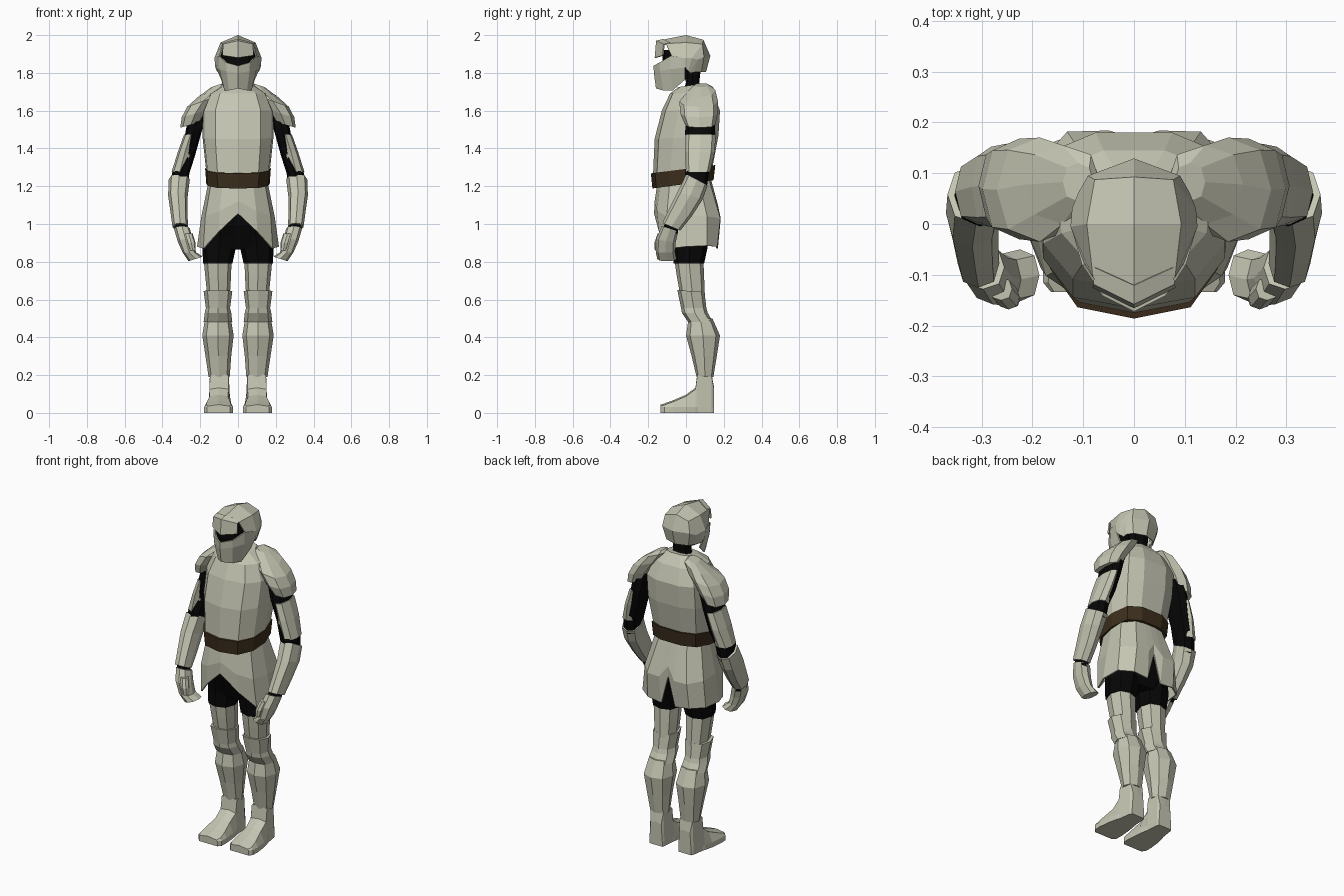
import bpy, bmesh

def material(name, rgb):
    m = bpy.data.materials.new(name)
    m.diffuse_color = (*rgb, 1)
    return m

STEEL = material("pale_steel", (0.56, 0.56, 0.45))
BLACK = material("black_cloth", (0.002, 0.002, 0.002))
LEATHER = material("brown_leather", (0.045, 0.028, 0.012))

# Unit cross-sections, starting at the front (-y)
OCT = [(0, -1), (.74, -.76), (1, 0), (.74, .76), (0, 1), (-.74, .76), (-1, 0), (-.74, -.76)]
HALF = [(0, -1), (.64, -.87), (.95, -.42), (1, .2), (.83, .78), (.4, 1)]
BODY = HALF + [(0, 1)] + [(-x, y) for x, y in HALF[:0:-1]]

def finish(name, bm, mat, mirror):
    bmesh.ops.recalc_face_normals(bm, faces=bm.faces)
    me = bpy.data.meshes.new(name)
    bm.to_mesh(me)
    bm.free()
    me.materials.append(mat)
    ob = bpy.data.objects.new(name, me)
    bpy.context.collection.objects.link(ob)
    if mirror:
        ob.modifiers.new("mirror", 'MIRROR')
    return ob

def skin(name, mat, rings, mirror):
    bm = bmesh.new()
    loops = [[bm.verts.new(p) for p in r] for r in rings]
    n = len(loops[0])
    for a, b in zip(loops, loops[1:]):
        for i in range(n):
            j = (i + 1) % n
            bm.faces.new((a[i], a[j], b[j], b[i]))
    bm.faces.new(loops[0])
    bm.faces.new(loops[-1])
    return finish(name, bm, mat, mirror)

def loft(name, mat, rings, shape=OCT, mirror=True):
    """ring = (z, x centre, half width, front y, back y, rise to back, rise outward)"""
    out = []
    for r in rings:
        z, xc, hw, yf, yb, ty, tx = (tuple(r) + (0, 0))[:7]
        out.append([(xc + hw * sx, (yf + yb) / 2 + (yb - yf) / 2 * sy, z + ty * sy + tx * sx)
                    for sx, sy in shape])
    return skin(name, mat, out, mirror)

def plate(name, mat, columns, thick=.008):
    """open sheet from the centre line outward, mirrored and thickened"""
    bm = bmesh.new()
    cols = [[bm.verts.new(p) for p in c] for c in columns]
    for a, b in zip(cols, cols[1:]):
        for i in range(len(a) - 1):
            bm.faces.new((a[i], b[i], b[i + 1], a[i + 1]))
    ob = finish(name, bm, mat, True)
    s = ob.modifiers.new("thickness", 'SOLIDIFY')
    s.thickness, s.offset = thick, 0

# Torso and belt
loft("breastplate", STEEL, [
    (1.21, 0, .165, -.168, .13, .02), (1.29, 0, .17, -.174, .142, .02),
    (1.46, 0, .188, -.166, .172, .01), (1.60, 0, .188, -.128, .18),
    (1.69, 0, .15, -.085, .145), (1.735, 0, .08, -.04, .10, .01)], BODY, False)
loft("belt", LEATHER, [
    (1.21, 0, .168, -.178, .146, .022), (1.29, 0, .174, -.186, .155, .022)], BODY, False)

# Skirt armour, open in a V at front and back
plate("skirt_armour", STEEL, [
    [(0, -.15, 1.2), (0, -.162, 1.12), (0, -.165, 1.055)],
    [(.08, -.135, 1.2), (.095, -.15, 1.07), (.1, -.14, .96)],
    [(.14, -.085, 1.21), (.17, -.1, 1.04), (.18, -.085, .87)],
    [(.155, 0, 1.21), (.19, 0, 1.04), (.213, 0, .88)],
    [(.148, .07, 1.22), (.19, .11, 1.04), (.205, .11, .885)],
    [(.09, .12, 1.23), (.13, .178, 1.03), (.135, .162, .88)],
    [(.035, .13, 1.23), (.05, .18, 1.03), (.045, .165, .87)],
    [(0, .13, 1.23), (0, .165, 1.10), (0, .165, 1.04)]])

# Cloth shorts
loft("shorts_hips", BLACK, [
    (.865, 0, .13, -.06, .10), (.93, 0, .165, -.085, .12), (1.0, 0, .165, -.115, .14),
    (1.2, 0, .14, -.125, .12)], BODY, False)
loft("shorts_legs", BLACK, [
    (.79, .107, .077, -.065, .096), (.88, .1, .09, -.068, .115), (.98, .09, .085, -.09, .12)])

# Legs
loft("thigh_guard", STEEL, [
    (.815, .108, .074, -.062, .092), (.72, .105, .068, -.048, .096), (.62, .103, .06, -.03, .10)])
loft("knee_guard", STEEL, [
    (.645, .106, .076, -.046, .098, -.005), (.555, .106, .064, -.026, .108),
    (.53, .106, .07, -.022, .115), (.48, .106, .076, .012, .143)])
loft("shin_guard", STEEL, [
    (.50, .106, .068, .014, .14), (.41, .106, .083, 0, .18), (.30, .104, .068, .03, .163),
    (.19, .1, .056, .056, .145)])

# Boots: sections from heel to toe (y, x centre, bottom half width, top half width, top z)
boot = [(.148, .095, .042, .035, .13), (.135, .096, .048, .042, .2), (.06, .099, .056, .05, .2),
        (.05, .1, .06, .05, .125), (0, .102, .07, .048, .088), (-.07, .103, .077, .062, .058),
        (-.115, .103, .076, .066, .042), (-.134, .103, .06, .054, .036)]
skin("boot", STEEL, [[(xc - b, y, 0), (xc + b, y, 0), (xc + b, y, .03), (xc + t, y, h),
                      (xc, y, h + .008), (xc - t, y, h), (xc - b, y, .03)]
                     for y, xc, b, t, h in boot], True)

# Shoulders and arms
loft("shoulder_guard", STEEL, [
    (1.525, .25, .056, -.005, .155, 0, -.015), (1.585, .226, .072, -.03, .168, 0, -.02),
    (1.65, .185, .085, -.035, .17, 0, -.03), (1.70, .14, .075, .0, .155, .01, -.03),
    (1.735, .11, .03, .045, .12, 0, -.01)])
loft("sleeve", BLACK, [
    (1.62, .205, .05, .01, .15), (1.48, .237, .042, -.006, .155), (1.36, .265, .037, .01, .14),
    (1.27, .303, .046, -.005, .122), (1.205, .311, .046, -.0, .108, -.02)])
loft("upper_arm_guard", STEEL, [
    (1.475, .251, .034, -.004, .158), (1.38, .281, .038, -.006, .152), (1.275, .308, .044, .0, .128)])
loft("forearm_guard", STEEL, [
    (1.235, .311, .056, .002, .115, -.03), (1.15, .318, .052, -.045, .088, -.02),
    (1.06, .312, .045, -.09, .03, -.02), (.985, .306, .041, -.125, -.03, -.02)])

# Gauntlets
loft("wrist", BLACK, [(1.0, .305, .034, -.11, -.04, -.015), (.96, .298, .034, -.12, -.045, -.015)])
loft("hand", STEEL, [
    (.975, .297, .042, -.128, -.042, -.015), (.91, .278, .042, -.158, -.055, -.01),
    (.85, .258, .036, -.16, -.058), (.815, .224, .038, -.152, -.05, 0, -.012)])
loft("thumb", STEEL, [
    (.95, .262, .022, -.15, -.105), (.90, .247, .022, -.168, -.12), (.86, .24, .016, -.165, -.13)])

# Neck and head
loft("neck", BLACK, [(1.68, 0, .07, -.02, .085), (1.75, 0, .055, 0, .07), (1.83, 0, .06, -.02, .08)],
     OCT, False)
loft("face_lining", BLACK, [
    (1.77, 0, .06, -.10, .02), (1.84, 0, .09, -.125, .02), (1.92, 0, .09, -.122, .02)], BODY, False)

# Helmet: dome (each column runs front to back), visor and face guard
plate("helmet_dome", STEEL, [
    [(0, -.142, 1.968), (0, 0, 1.996), (0, .09, 1.972), (0, .125, 1.89), (0, .102, 1.805)],
    [(.078, -.105, 1.952), (.09, 0, 1.958), (.075, .085, 1.95), (.088, .092, 1.885), (.07, .078, 1.805)],
    [(.095, -.075, 1.888), (.121, -.005, 1.878), (.118, .03, 1.878), (.106, .06, 1.87), (.09, .045, 1.805)],
    [(.095, -.07, 1.87), (.116, -.005, 1.83), (.108, .01, 1.81), (.1, .02, 1.805), (.092, .02, 1.80)]])
plate("helmet_visor", STEEL, [
    [(0, -.162, 1.88), (0, -.155, 1.968), (0, -.12, 1.976)],
    [(.08, -.122, 1.892), (.078, -.116, 1.95), (.076, -.085, 1.957)]])
plate("face_guard", STEEL, [
    [(0, -.168, 1.838), (0, -.166, 1.80), (0, -.155, 1.718)],
    [(.06, -.138, 1.855), (.058, -.135, 1.81), (.045, -.118, 1.708)],
    [(.098, -.08, 1.89), (.095, -.08, 1.82), (.068, -.07, 1.708)],
    [(.12, -.005, 1.88), (.114, -.005, 1.83), (.085, -.005, 1.765)]])
